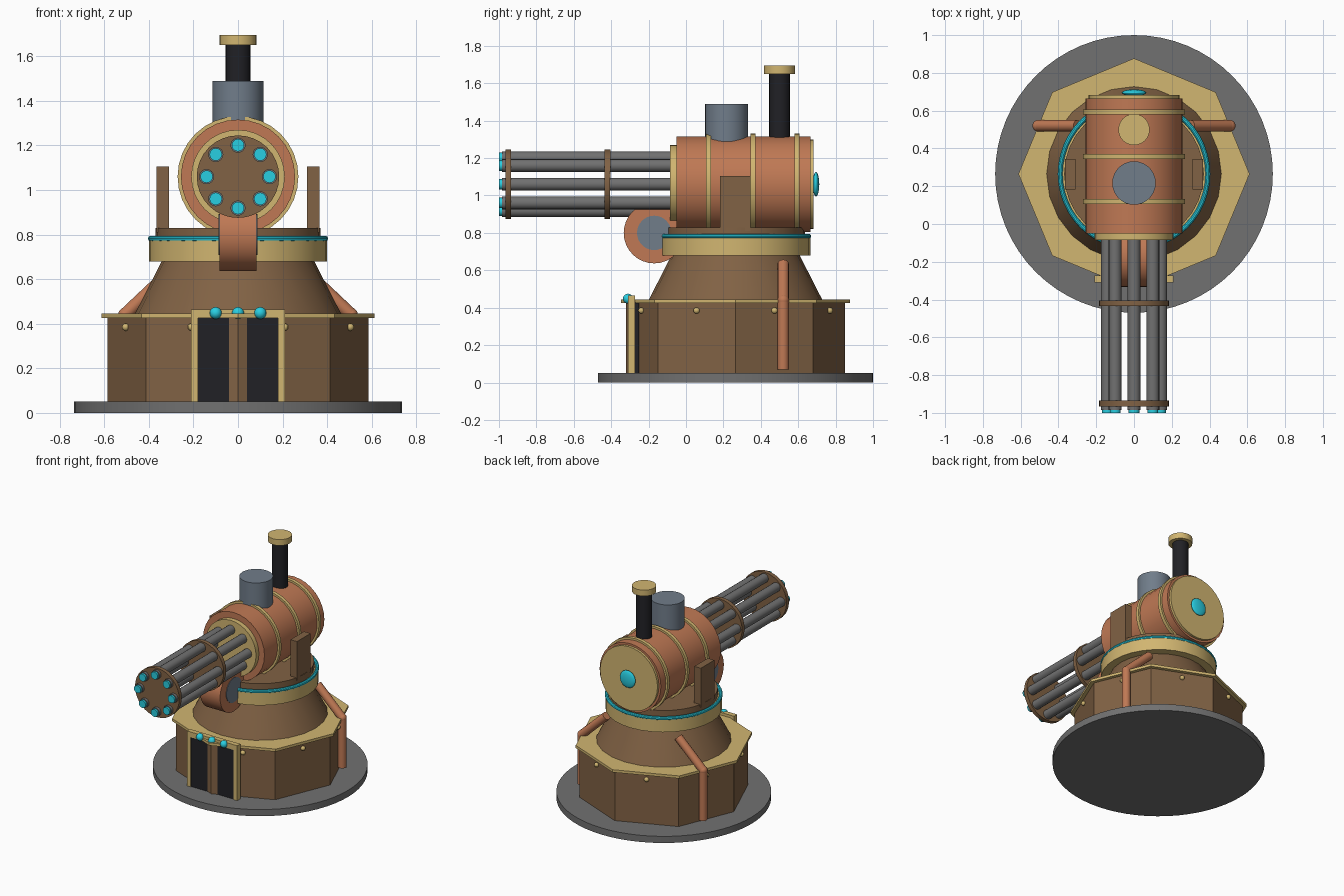
import bpy, math
from mathutils import Vector

if "Cube" in bpy.data.objects:
    bpy.data.objects.remove(bpy.data.objects["Cube"])

CY = 0.265   # centre of the base in y
GZ = 1.06    # height of the gun axis


def material(name, rgb):
    m = bpy.data.materials.new(name)
    m.diffuse_color = (*[(c / 255) ** 2.2 for c in rgb], 1)
    m.use_nodes = True
    m.node_tree.nodes["Principled BSDF"].inputs["Base Color"].default_value = m.diffuse_color
    return m


BROWN = material("brown_iron", (128, 98, 70))
COPPER = material("copper", (190, 120, 85))
GOLD = material("brass", (208, 180, 112))
CYAN = material("cyan_glow", (45, 205, 225))
SLATE = material("slate", (112, 124, 137))
BLACK = material("black_iron", (38, 38, 42))
STEEL = material("steel", (112, 112, 112))


def finish(name, mat, smooth=True):
    o = bpy.context.object
    o.name = name
    o.data.materials.append(mat)
    if smooth:
        bpy.ops.object.shade_smooth_by_angle(angle=math.radians(30))
    return o


def tube(name, a, b, r, mat, r2=None, sides=32, smooth=True, spin=0):
    """Cylinder or cone from point a to point b."""
    a, b = Vector(a), Vector(b)
    d = b - a
    bpy.ops.mesh.primitive_cone_add(vertices=sides, radius1=r, radius2=r if r2 is None else r2,
                                    depth=d.length, location=(a + b) / 2)
    o = bpy.context.object
    o.rotation_euler = d.to_track_quat('Z', 'Y').to_euler()
    if spin:
        o.rotation_euler.z += spin
    return finish(name, mat, smooth)


def disc(name, r, z0, z1, mat, y=CY, **kw):
    return tube(name, (0, y, z0), (0, y, z1), r, mat, **kw)


def along_y(name, r, y0, y1, mat, x=0, z=GZ, **kw):
    return tube(name, (x, y0, z), (x, y1, z), r, mat, **kw)


def box(name, x0, x1, y0, y1, z0, z1, mat):
    bpy.ops.mesh.primitive_cube_add(size=1, location=((x0 + x1) / 2, (y0 + y1) / 2, (z0 + z1) / 2))
    bpy.context.object.scale = (x1 - x0, y1 - y0, z1 - z0)
    return finish(name, mat, False)


def ball(name, loc, r, mat, scale=(1, 1, 1)):
    bpy.ops.mesh.primitive_uv_sphere_add(segments=16, ring_count=10, radius=r, location=loc)
    bpy.context.object.scale = scale
    return finish(name, mat)


# Ground plate and octagonal base
disc("ground_plate", 0.735, 0, 0.05, STEEL, sides=64)
disc("octagon_base", 0.585, 0.05, 0.43, BROWN, sides=8, smooth=False)
disc("octagon_trim", 0.612, 0.425, 0.445, GOLD, sides=8, smooth=False)
for i in range(8):
    a = math.radians(22.5 + 45 * i)
    ball("base_rivet", (0.545 * math.cos(a), CY + 0.545 * math.sin(a), 0.385), 0.017, GOLD)

# Front door with frame and lamps
box("door_panel", -0.185, 0.185, -0.303, -0.25, 0.05, 0.43, BLACK)
box("door_lintel", -0.21, 0.21, -0.31, -0.273, 0.425, 0.465, GOLD)
for s in (-1, 1):
    x = sorted((s * 0.18, s * 0.21))
    box("door_post", x[0], x[1], -0.31, -0.273, 0.05, 0.43, GOLD)
for x in (-0.1, 0, 0.1):
    ball("door_lamp", (x, -0.31, 0.448), 0.027, CYAN)

# Pedestal and turntable
disc("pedestal_cone", 0.465, 0.44, 0.685, BROWN, r2=0.34, sides=24)
disc("turntable_ring", 0.4, 0.68, 0.78, GOLD)
disc("turntable_top", 0.37, 0.77, 0.83, BROWN)
bpy.ops.mesh.primitive_torus_add(location=(0, CY, 0.782), major_radius=0.391, minor_radius=0.013,
                                 major_segments=48, minor_segments=10)
finish("glow_ring", CYAN)

# Side pipes and mounting brackets
for s in (-1, 1):
    low, elbow, top = (s * 0.507, 0.52, 0.07), (s * 0.507, 0.52, 0.44), (s * 0.3, 0.52, 0.635)
    tube("pipe_riser", low, elbow, 0.03, COPPER, sides=16)
    tube("pipe_slope", elbow, top, 0.03, COPPER, sides=16)
    ball("pipe_elbow", elbow, 0.031, COPPER)
    x = sorted((s * 0.31, s * 0.365))
    box("mount_bracket", x[0], x[1], 0.183, 0.345, 0.81, 1.105, BROWN)

# Boiler body with bands and end caps
along_y("boiler", 0.256, -0.05, 0.665, COPPER)
along_y("front_flange", 0.21, -0.085, -0.045, GOLD)
along_y("rear_cap", 0.24, 0.655, 0.683, GOLD)
for y in (0.12, 0.358, 0.593):
    along_y("boiler_band", 0.271, y - 0.013, y + 0.013, GOLD)
ball("rear_lamp", (0, 0.695, GZ), 0.065, CYAN, (1, 0.27, 1))

# Stacks on top
disc("steam_dome", 0.115, 1.2, 1.49, SLATE, y=0.217)
disc("chimney", 0.055, 1.2, 1.66, BLACK, y=0.5, sides=24)
disc("chimney_cap", 0.083, 1.65, 1.695, GOLD, y=0.5, sides=24)

# Feed drum under the barrels
tube("feed_drum", (-0.083, -0.17, 0.8), (0.083, -0.17, 0.8), 0.163, COPPER)
tube("feed_drum_hub", (-0.087, -0.17, 0.8), (0.087, -0.17, 0.8), 0.092, SLATE)

# Rotary barrels and clamps
for i in range(8):
    a = math.radians(45 * i)
    x, z = 0.141 * math.cos(a), GZ + 0.141 * math.sin(a)
    along_y("barrel", 0.034, -0.985, -0.06, STEEL, x, z, sides=16)
    along_y("barrel_tip", 0.028, -1.0, -0.98, CYAN, x, z, sides=16)
for y in (-0.95, -0.42):
    along_y("barrel_clamp", 0.185, y - 0.015, y + 0.015, BROWN)
